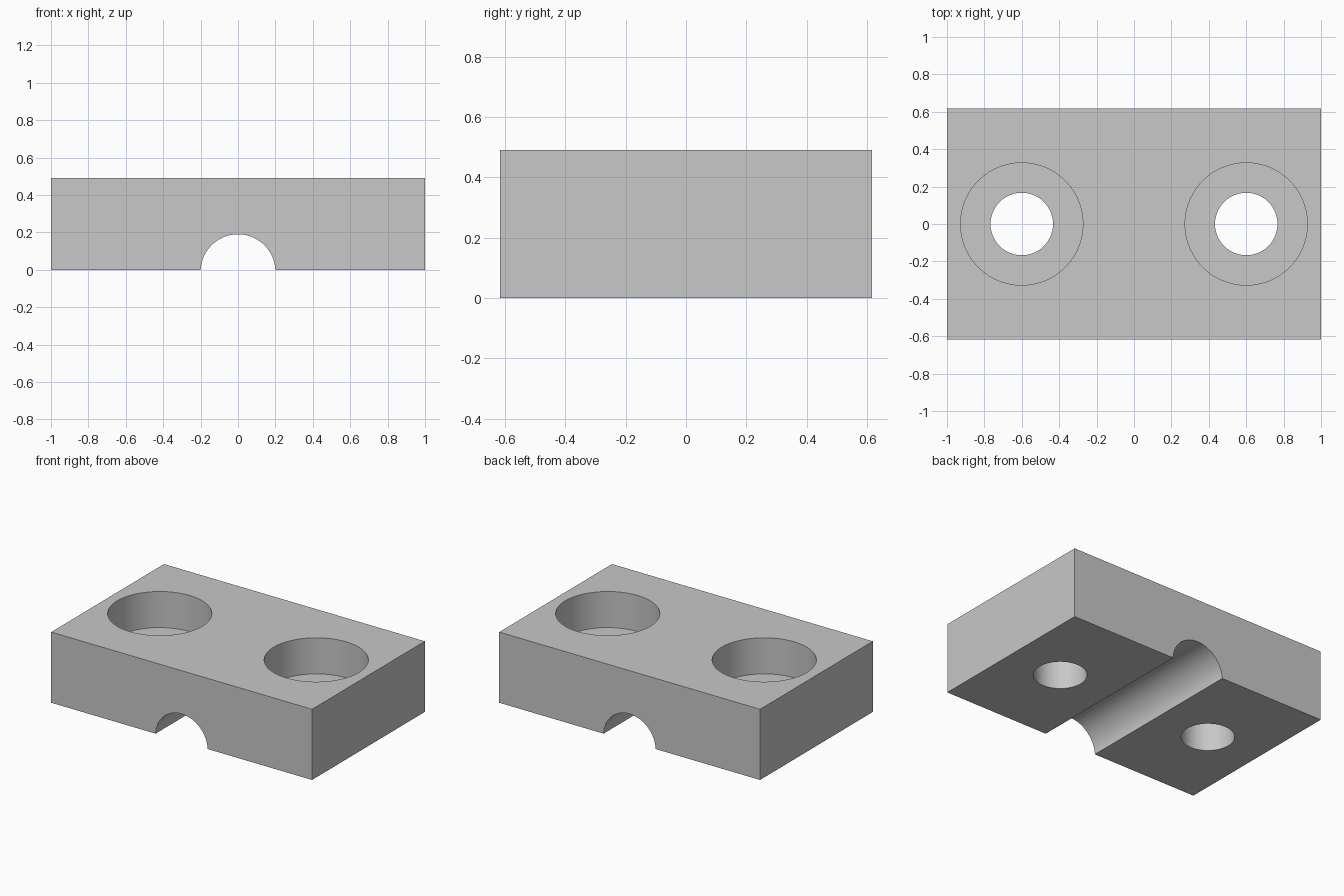
import bpy
import math

cube = bpy.data.objects.get("Cube")
if cube:
    bpy.data.objects.remove(cube, do_unlink=True)

LENGTH, WIDTH, HEIGHT = 2.0, 1.234, 0.49
HOLE_X = 0.6
HOLE_R = 0.167
BORE_R = 0.327
BORE_FLOOR = 0.24
GROOVE_R = 0.2
GROOVE_Z = -0.01

# One plain grey
grey = bpy.data.materials.new("plain grey")
grey.use_nodes = True
colour = (0.58, 0.58, 0.58, 1)
grey.diffuse_color = colour
grey.node_tree.nodes["Principled BSDF"].inputs["Base Color"].default_value = colour

# Rectangular block
bpy.ops.mesh.primitive_cube_add(size=1, location=(0, 0, HEIGHT / 2))
block = bpy.context.object
block.name = "clamp_block"
block.scale = (LENGTH, WIDTH, HEIGHT)
bpy.ops.object.transform_apply(location=True, rotation=True, scale=True)
block.data.materials.append(grey)


def drill(radius, depth, location, rotation=(0, 0, 0)):
    """Cut a round hole through the block, then discard the cutter."""
    bpy.ops.mesh.primitive_cylinder_add(
        vertices=96, radius=radius, depth=depth, location=location, rotation=rotation)
    cutter = bpy.context.object
    cutter.hide_render = True
    cutter.data.materials.append(grey)
    cut = block.modifiers.new("cut", "BOOLEAN")
    cut.operation = "DIFFERENCE"
    cut.solver = "EXACT"
    cut.object = cutter
    bpy.ops.object.select_all(action="DESELECT")
    block.select_set(True)
    bpy.context.view_layer.objects.active = block
    bpy.ops.object.modifier_apply(modifier=cut.name)
    bpy.data.objects.remove(cutter, do_unlink=True)


# Half-round groove along the underside, front to back
drill(GROOVE_R, WIDTH * 2, (0, 0, GROOVE_Z), (math.pi / 2, 0, 0))

# Two counterbored bolt holes
for side in (-1, 1):
    drill(BORE_R, HEIGHT, (side * HOLE_X, 0, BORE_FLOOR + HEIGHT / 2))
    drill(HOLE_R, HEIGHT * 3, (side * HOLE_X, 0, 0))

bpy.ops.object.shade_smooth_by_angle(angle=math.radians(30))
